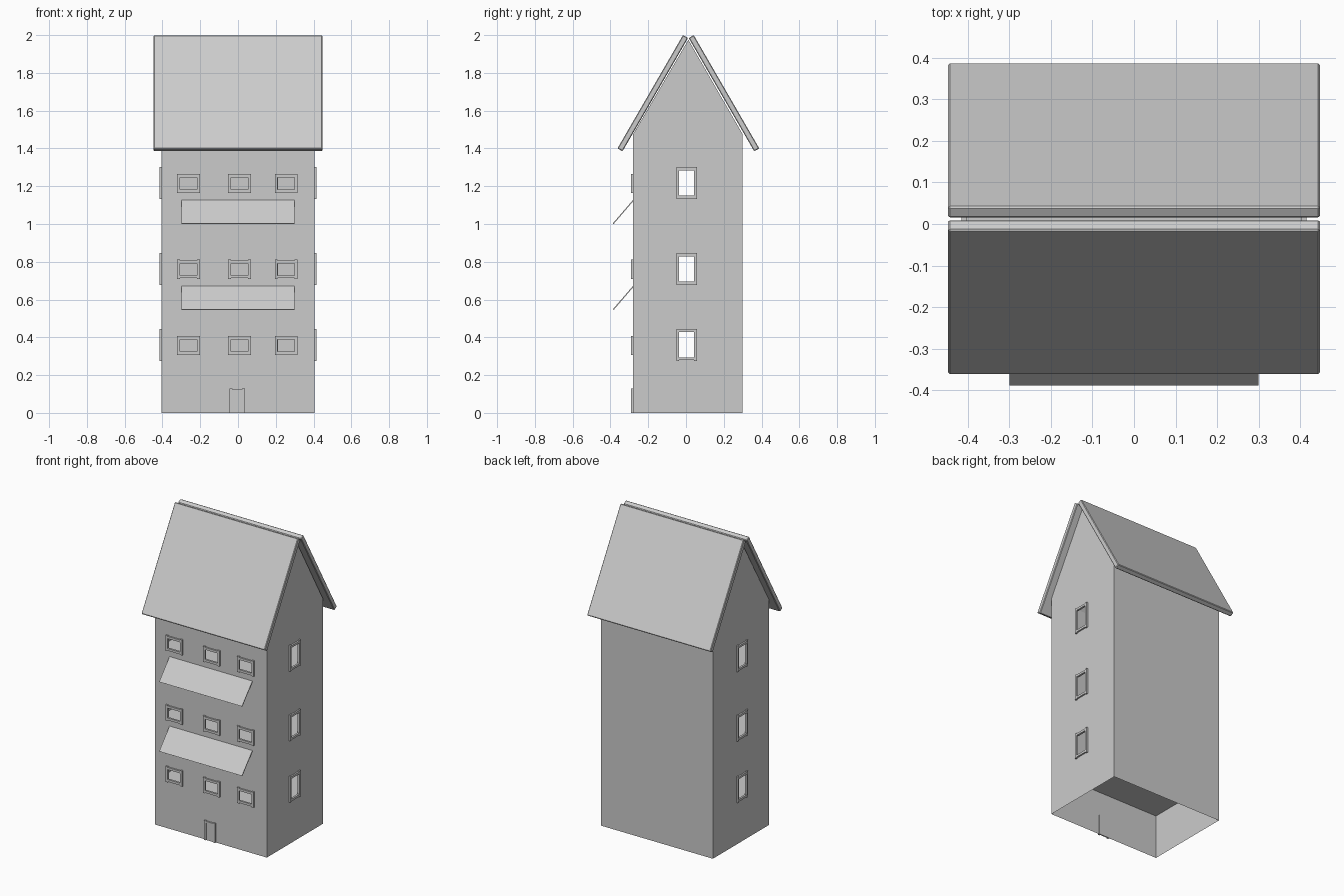
import bpy

if "Cube" in bpy.data.objects:
    bpy.data.objects.remove(bpy.data.objects["Cube"])

W = 0.405                 # half width of the house
FRONT, BACK = -0.28, 0.30
EAVE, PEAK = 1.475, 1.975
RIDGE_Y = 0.0125


def make(name, verts, faces):
    me = bpy.data.meshes.new(name)
    me.from_pydata(verts, [], faces)
    me.update()
    ob = bpy.data.objects.new(name, me)
    bpy.context.collection.objects.link(ob)
    return ob


def box(name, lo, hi):
    v = [(x, y, z) for x in (lo[0], hi[0]) for y in (lo[1], hi[1]) for z in (lo[2], hi[2])]
    f = [(0, 1, 3, 2), (4, 6, 7, 5), (0, 4, 5, 1), (2, 3, 7, 6), (0, 2, 6, 4), (1, 5, 7, 3)]
    return make(name, v, f)


def wall(name, u0, u1, v0, v1, holes, place, flip=False, extra=None):
    """Thin wall made of a grid, leaving the hole cells open."""
    us = sorted({u0, u1} | {h[i] for h in holes for i in (0, 1)})
    vs = sorted({v0, v1} | {h[i] for h in holes for i in (2, 3)})
    verts = [place(u, v) for v in vs for u in us]
    n, faces = len(us), []
    for j in range(len(vs) - 1):
        for i in range(n - 1):
            cu, cv = (us[i] + us[i + 1]) / 2, (vs[j] + vs[j + 1]) / 2
            if any(h[0] < cu < h[1] and h[2] < cv < h[3] for h in holes):
                continue
            a = j * n + i
            faces.append((a, a + 1, a + n + 1, a + n))
    if extra:             # gable triangle on the top row
        verts.append(place(*extra))
        top = (len(vs) - 1) * n
        faces.append(tuple(range(top, top + n))[::-1][::-1] + (len(verts) - 1,))
    if flip:
        faces = [f[::-1] for f in faces]
    return make(name, verts, faces)


def frame(name, uc, vc, hu, hv, bar, bounds):
    """Four bars around an opening; bounds maps a u/v rectangle to a box."""
    e = 0.004
    for tag, s in (("a", -1), ("b", 1)):
        ui, uo = sorted((uc + s * (hu - bar), uc + s * hu))
        box(name + "_side_" + tag, *bounds(ui, uo, vc - hv, vc + hv))
        vi, vo = sorted((vc + s * (hv - bar - e), vc + s * (hv - e)))
        box(name + "_rail_" + tag, *bounds(uc - hu + bar, uc + hu - bar, vi, vo))


# Front wall with nine windows
front_windows = [(x, z) for z in (0.357, 0.76, 1.215) for x in (-0.262, 0.008, 0.255)]
holes = [(x - 0.044, x + 0.044, z - 0.035, z + 0.035) for x, z in front_windows]
wall("front_wall", -W, W, 0, EAVE, holes, lambda u, v: (u, FRONT, v))
for i, (x, z) in enumerate(front_windows):
    frame(f"front_window_{i}", x, z, 0.06, 0.051, 0.015,
          lambda a, b, c, d: ((a, -0.29, c), (b, -0.277, d)))

# Back wall
wall("back_wall", -W, W, 0, EAVE, [], lambda u, v: (u, BACK, v), flip=True)

# Gabled side walls with three windows each
side_z = (0.36, 0.762, 1.217)
side_holes = [(-0.037, 0.043, z - 0.071, z + 0.071) for z in side_z]
for s, side in ((1, "right"), (-1, "left")):
    wall(side + "_wall", FRONT, BACK, 0, EAVE, side_holes,
         lambda u, v: (s * W, u, v), flip=s < 0, extra=(RIDGE_Y, PEAK))
    for i, z in enumerate(side_z):
        xs = sorted((s * (W - 0.003), s * (W + 0.01)))
        frame(f"{side}_window_{i}", 0.003, z, 0.054, 0.085, 0.014,
              lambda a, b, c, d: ((xs[0], a, c), (xs[1], b, d)))

# Floors inside
for i, z in enumerate((0.287, 0.69, 1.145)):
    make(f"floor_{i}", [(-W, FRONT, z), (W, FRONT, z), (W, BACK, z), (-W, BACK, z)],
         [(0, 1, 2, 3)])

# Door and its frame
box("door", (-0.03, -0.284, 0), (0.022, -0.277, 0.115))
box("door_post_left", (-0.044, -0.29, 0), (-0.03, -0.277, 0.128))
box("door_post_right", (0.022, -0.29, 0), (0.036, -0.277, 0.128))
box("door_lintel", (-0.03, -0.29, 0.115), (0.022, -0.277, 0.125))


def extrude_x(name, profile, half):
    n = len(profile)
    v = [(x, y, z) for x in (-half, half) for y, z in profile]
    f = [tuple(range(n))[::-1], tuple(range(n, 2 * n))]
    f += [(i, (i + 1) % n, (i + 1) % n + n, i + n) for i in range(n)]
    return make(name, v, f)


# Roof slabs, mirrored about the ridge
slab = [(0.0015, 1.985), (0.3485, 1.385), (0.3755, 1.4), (0.0285, 2.0)]
for s, side in ((1, "back"), (-1, "front")):
    prof = [(RIDGE_Y + s * y, z) for y, z in slab][::s]
    roof = extrude_x(side + "_roof", prof, 0.447)
    bev = roof.modifiers.new("bevel", "BEVEL")
    bev.width = 0.004
    bev.segments = 1

# Awnings
for i, z in enumerate((0.545, 1.0)):
    extrude_x(f"awning_{i}", [(-0.388, z + 0.003), (-0.383, z), (-0.28, z + 0.12),
                              (-0.28, z + 0.128)], 0.30)
